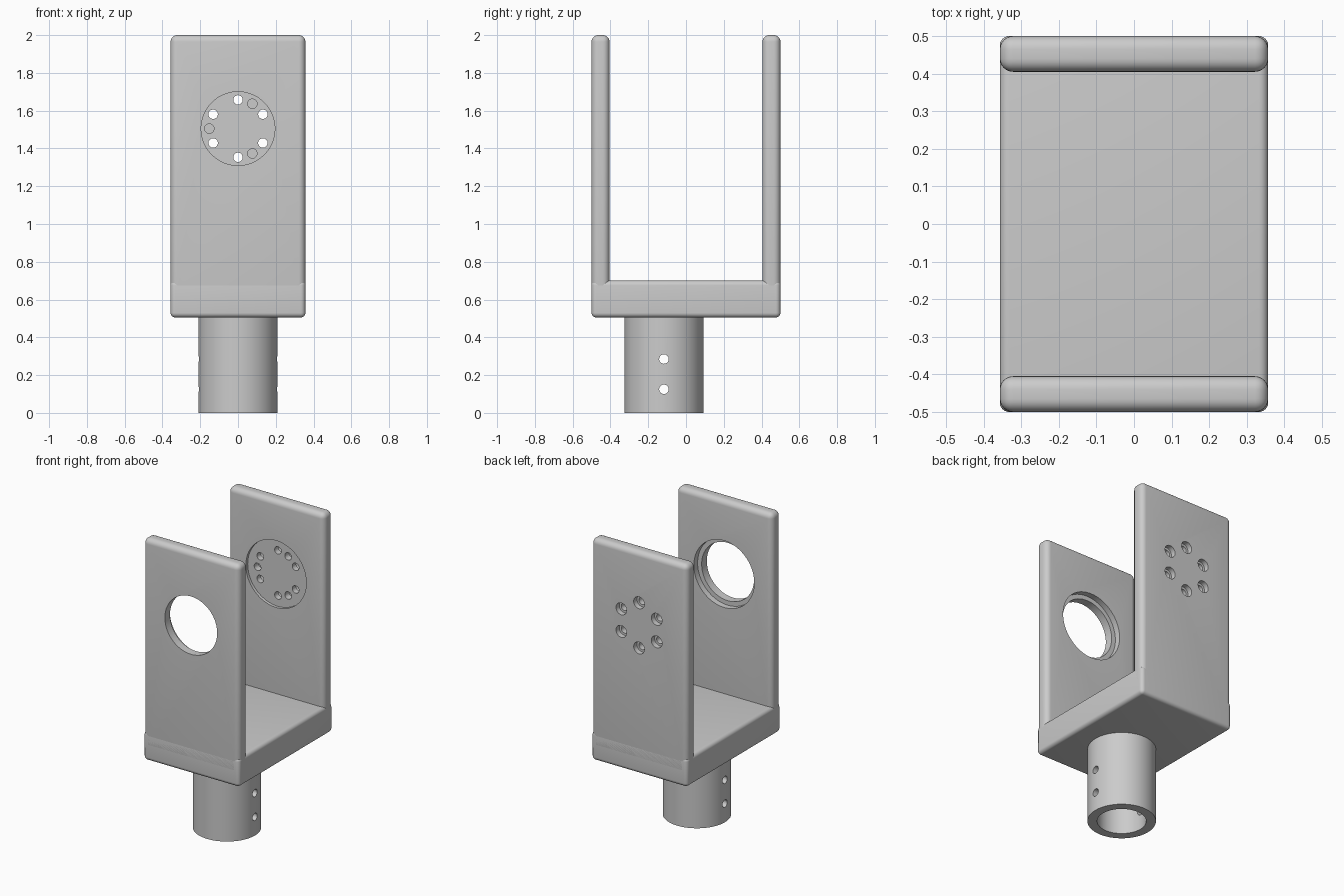
import bpy
import math
from mathutils import Vector

cube = bpy.data.objects.get("Cube")
if cube:
    bpy.data.objects.remove(cube, do_unlink=True)

grey = bpy.data.materials.new("light grey")
grey.use_nodes = True
colour = (0.6, 0.6, 0.6, 1)
grey.diffuse_color = colour
grey.node_tree.nodes["Principled BSDF"].inputs["Base Color"].default_value = colour

HALF_X, OUT_Y, IN_Y = 0.357, 0.5, 0.405
POST_Y, BORE_Z = -0.117, 1.505


def activate(ob):
    bpy.ops.object.select_all(action="DESELECT")
    ob.select_set(True)
    bpy.context.view_layer.objects.active = ob


def box(name, lo, hi, bevel):
    """Box between two corners with rounded edges."""
    lo, hi = Vector(lo), Vector(hi)
    bpy.ops.mesh.primitive_cube_add(size=1, location=(lo + hi) / 2)
    ob = bpy.context.object
    ob.name = name
    ob.scale = hi - lo
    bpy.ops.object.transform_apply(location=True, rotation=True, scale=True)
    mod = ob.modifiers.new("rounding", "BEVEL")
    mod.width = bevel
    mod.segments = 6
    bpy.ops.object.modifier_apply(modifier=mod.name)
    return ob


def rod(name, start, end, radius, sides=32):
    """Cylinder running between two points."""
    start, end = Vector(start), Vector(end)
    axis = end - start
    bpy.ops.mesh.primitive_cylinder_add(vertices=sides, radius=radius,
                                        depth=axis.length, location=(start + end) / 2)
    ob = bpy.context.object
    ob.name = name
    ob.rotation_euler = axis.to_track_quat("Z", "Y").to_euler()
    bpy.ops.object.transform_apply(location=True, rotation=True, scale=True)
    return ob


def cut(target, cutter):
    activate(target)
    mod = target.modifiers.new("cut", "BOOLEAN")
    mod.operation = "DIFFERENCE"
    mod.solver = "EXACT"
    mod.object = cutter
    bpy.ops.object.modifier_apply(modifier=mod.name)
    bpy.data.objects.remove(cutter, do_unlink=True)


def bore(plate, x, z, y0, y1, radius, sides=32):
    cut(plate, rod("cutter", (x, y0, z), (x, y1, z), radius, sides))


# Bridge between the two arms
base = box("base_block", (-HALF_X, -OUT_Y, 0.505), (HALF_X, OUT_Y, 0.7), 0.025)

# Front arm: through bore with a wider bearing seat on the inside
front = box("front_arm", (-HALF_X, -OUT_Y, 0.58), (HALF_X, -IN_Y, 2), 0.035)
bore(front, 0, BORE_Z, -0.6, -0.3, 0.195, 96)
bore(front, 0, BORE_Z, -0.445, -0.3, 0.225, 96)

# Back arm: shallow round recess, six counterbored screw holes, three blind holes
back = box("back_arm", (-HALF_X, IN_Y, 0.58), (HALF_X, OUT_Y, 2), 0.035)
bore(back, 0, BORE_Z, 0.3, 0.425, 0.225, 96)
for i in range(6):
    a = math.radians(30 + 60 * i)
    x, z = 0.152 * math.cos(a), BORE_Z + 0.152 * math.sin(a)
    bore(back, x, z, 0.3, 0.6, 0.025)
    bore(back, x, z, 0.465, 0.6, 0.04)
for i in range(3):
    a = math.radians(60 + 120 * i)
    bore(back, 0.152 * math.cos(a), BORE_Z + 0.152 * math.sin(a), 0.3, 0.47, 0.025)

# Hollow mounting post with two cross holes
post = rod("mounting_post", (0, POST_Y, 0), (0, POST_Y, 0.52), 0.209, 96)
cut(post, rod("cutter", (0, POST_Y, -0.1), (0, POST_Y, 0.5), 0.15, 96))
for z in (0.125, 0.285):
    cut(post, rod("cutter", (-0.4, POST_Y, z), (0.4, POST_Y, z), 0.025))

# Shared colour and shading
for ob in (base, front, back, post):
    ob.data.materials.clear()
    ob.data.materials.append(grey)
    activate(ob)
    bpy.ops.object.shade_smooth_by_angle(angle=math.radians(30))
